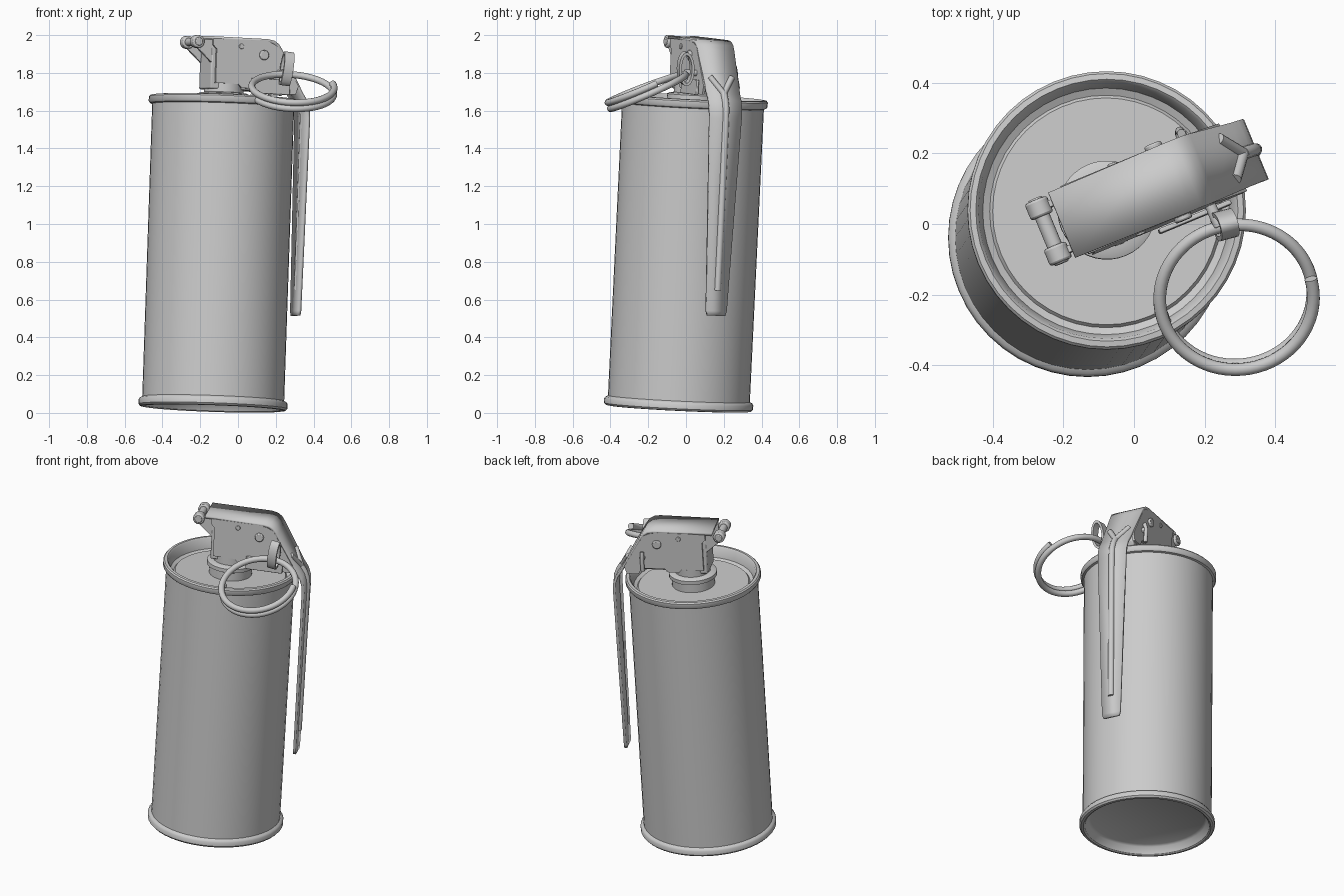
import bpy, bmesh, math
from mathutils import Matrix, Vector

if "Cube" in bpy.data.objects:
    bpy.data.objects.remove(bpy.data.objects["Cube"])

# Tilted local frame: z along the can, x along the lever
axis = Vector((0.034, 0.048, 1)).normalized()
tilt = Vector((0, 0, 1)).rotation_difference(axis).to_matrix().to_4x4()
M = Matrix.Translation((-0.133, -0.04, 0.023)) @ tilt @ Matrix.Rotation(math.radians(22.5), 4, 'Z')


def finish(name, bm, mat=M, bevel=0):
    bmesh.ops.recalc_face_normals(bm, faces=bm.faces)
    me = bpy.data.meshes.new(name)
    bm.to_mesh(me)
    bm.free()
    ob = bpy.data.objects.new(name, me)
    bpy.context.collection.objects.link(ob)
    ob.matrix_world = mat
    if bevel:
        b = ob.modifiers.new("bevel", 'BEVEL')
        b.width, b.segments = bevel, 2
    bpy.ops.object.select_all(action='DESELECT')
    ob.select_set(True)
    bpy.context.view_layer.objects.active = ob
    bpy.ops.object.shade_smooth_by_angle(angle=math.radians(35))
    return ob


def lathe(name, prof, n=48):
    bm = bmesh.new()
    vs = [bm.verts.new((r, 0, z)) for r, z in prof]
    es = [bm.edges.new(p) for p in zip(vs, vs[1:])]
    bmesh.ops.spin(bm, geom=vs + es, cent=(0, 0, 0), axis=(0, 0, 1),
                   angle=math.tau, steps=n, use_duplicate=False)
    bmesh.ops.remove_doubles(bm, verts=bm.verts, dist=1e-5)
    return finish(name, bm)


def prism(name, pts, y0, y1, bevel=0):
    """Side outline (x, z) extruded from y0 to y1."""
    bm = bmesh.new()
    f = bm.faces.new([bm.verts.new((x, y0, z)) for x, z in pts])
    ext = bmesh.ops.extrude_face_region(bm, geom=[f])
    bmesh.ops.translate(bm, vec=(0, y1 - y0, 0),
                        verts=[v for v in ext['geom'] if isinstance(v, bmesh.types.BMVert)])
    return finish(name, bm, bevel=bevel)


def box_pts(x0, x1, z0, z1):
    return [(x0, z0), (x1, z0), (x1, z1), (x0, z1)]


def rod(name, x, z, y0, y1, r, n=20):
    return prism(name, [(x + r * math.cos(math.tau * i / n), z + r * math.sin(math.tau * i / n))
                        for i in range(n)], y0, y1, bevel=r * 0.2)


def tube(name, pts, r, mat=M, res=4):
    cu = bpy.data.curves.new(name, 'CURVE')
    cu.dimensions = '3D'
    cu.bevel_depth, cu.bevel_resolution, cu.use_fill_caps = r, res, True
    sp = cu.splines.new('POLY')
    sp.points.add(len(pts) - 1)
    for p, co in zip(sp.points, pts):
        p.co = (*co, 1)
    sp.use_smooth = True
    ob = bpy.data.objects.new(name, cu)
    bpy.context.collection.objects.link(ob)
    ob.matrix_world = mat
    return ob


# Can with rolled rims and recessed ends
lathe("can_body", [
    (0, 0.055), (0.33, 0.055), (0.345, 0.045), (0.362, 0.006), (0.372, 0), (0.386, 0.002),
    (0.395, 0.012), (0.395, 0.036), (0.388, 0.046), (0.376, 0.052), (0.376, 1.604),
    (0.388, 1.608), (0.395, 1.618), (0.395, 1.642), (0.388, 1.65), (0.372, 1.652), (0.364, 1.644),
    (0.35, 1.585), (0.33, 1.575), (0.322, 1.585), (0, 1.585)])

# Threaded neck collar
lathe("neck_collar", [(0, 1.57), (0.125, 1.57), (0.125, 1.635), (0.14, 1.642), (0.14, 1.665),
                      (0.125, 1.672), (0.105, 1.675), (0.105, 1.72), (0, 1.72)], 40)

# Fuze body under the lever
prism("fuze_body", box_pts(-0.11, 0.14, 1.69, 1.93), -0.082, 0.082, 0.008)
prism("fuze_nose", [(0.14, 1.69), (0.30, 1.69), (0.32, 1.72), (0.24, 1.85), (0.14, 1.85)],
      -0.06, 0.06, 0.008)

# Lever strap: rows of x, z, half width
rows = [(-0.15, 1.958, 0.1), (0.2, 1.958, 0.104), (0.235, 1.952, 0.104), (0.26, 1.936, 0.104),
        (0.28, 1.908, 0.103), (0.41, 1.685, 0.094), (0.435, 1.65, 0.093), (0.45, 1.61, 0.093),
        (0.455, 1.56, 0.091), (0.455, 0.54, 0.058), (0.455, 0.515, 0.05)]
bm = bmesh.new()
pairs = [[bm.verts.new((x, s * w, z)) for s in (-1, 1)] for x, z, w in rows]
for a, b in zip(pairs, pairs[1:]):
    bm.faces.new((a[0], a[1], b[1], b[0]))
lever = finish("lever_strap", bm)
sol = lever.modifiers.new("thickness", 'SOLIDIFY')
sol.thickness, sol.offset = 0.016, 0

# Raised Y-shaped rib on the lever
tube("lever_rib", [(0.461, 0, 0.65), (0.461, 0, 1.57), (0.455, 0, 1.62), (0.438, 0, 1.66),
                   (0.418, 0, 1.69)], 0.018)
for s in (-1, 1):
    tube("lever_rib_fork", [(0.418, 0, 1.69), (0.366, s * 0.062, 1.775)], 0.016)

# Folded lever flanges with rivets
flange = [(-0.11, 1.955), (0.2, 1.955), (0.26, 1.93), (0.385, 1.725), (0.37, 1.68),
          (0.30, 1.68), (0.28, 1.72), (0.14, 1.72), (0.12, 1.70), (0.06, 1.70), (0.04, 1.72),
          (-0.09, 1.72), (-0.09, 1.90), (-0.11, 1.92)]
for s in (-1, 1):
    prism("lever_flange", flange, s * 0.09, s * 0.104)
    rod("flange_rivet", 0.05, 1.92, s * 0.09, s * 0.11, 0.014)
    rod("flange_pin_boss", 0.18, 1.88, s * 0.09, s * 0.118, 0.026)

# Hinge at the rear: pin, curled hooks and supporting ears
rod("hinge_pin", -0.19, 1.935, -0.1, 0.1, 0.022)
for s in (-1, 1):
    rod("hinge_curl", -0.19, 1.935, s * 0.045, s * 0.095, 0.034)
    prism("hinge_ear", [(-0.2, 1.91), (-0.11, 1.83), (-0.08, 1.83), (-0.08, 1.95), (-0.18, 1.95)],
          s * 0.06, s * 0.08, 0.003)

# Pin clip plate on the front side
prism("clip_plate", box_pts(0.11, 0.33, 1.675, 1.755), -0.122, -0.108, 0.004)

# Safety pin through the fuze, with bent end
rod("safety_pin", 0.27, 1.79, -0.17, 0.12, 0.016)
tube("pin_bent_end", [(0.27, 0.115, 1.83), (0.27, 0.125, 1.79), (0.27, 0.12, 1.71)], 0.012)

# Pin eyelet: flat oval band that holds the ring
bm = bmesh.new()
n = 28
grid = []
for i in range(n):
    a = math.tau * i / n
    c, s = math.cos(a), math.sin(a)
    grid.append([bm.verts.new((x, ry * c, rz * s)) for x, ry, rz in
                 ((-0.026, 0.042, 0.09), (0.026, 0.042, 0.09), (0.026, 0.028, 0.074), (-0.026, 0.028, 0.074))])
for i in range(n):
    a, b = grid[i], grid[(i + 1) % n]
    for j in range(4):
        k = (j + 1) % 4
        bm.faces.new((a[j], a[k], b[k], b[j]))
finish("pin_eyelet", bm, Matrix.Translation((0.258, -0.002, 1.822)) @ Matrix.Rotation(math.radians(8), 4, 'Y')
       @ Matrix.Rotation(math.radians(15), 4, 'Z'))

# Split pull ring: overlapping coil
N, turns = 96, 1.5
coil = []
for i in range(N + 1):
    t = i / N
    a = math.radians(17) - math.tau * turns * t
    coil.append((0.218 * math.cos(a), 0.218 * math.sin(a), 0.026 - 0.052 * t))
tube("pull_ring", coil, 0.018, Matrix.Translation((0.29, -0.205, 1.71))
     @ Matrix.Rotation(math.radians(4), 4, 'Y') @ Matrix.Rotation(math.radians(22), 4, 'X'), 5)
